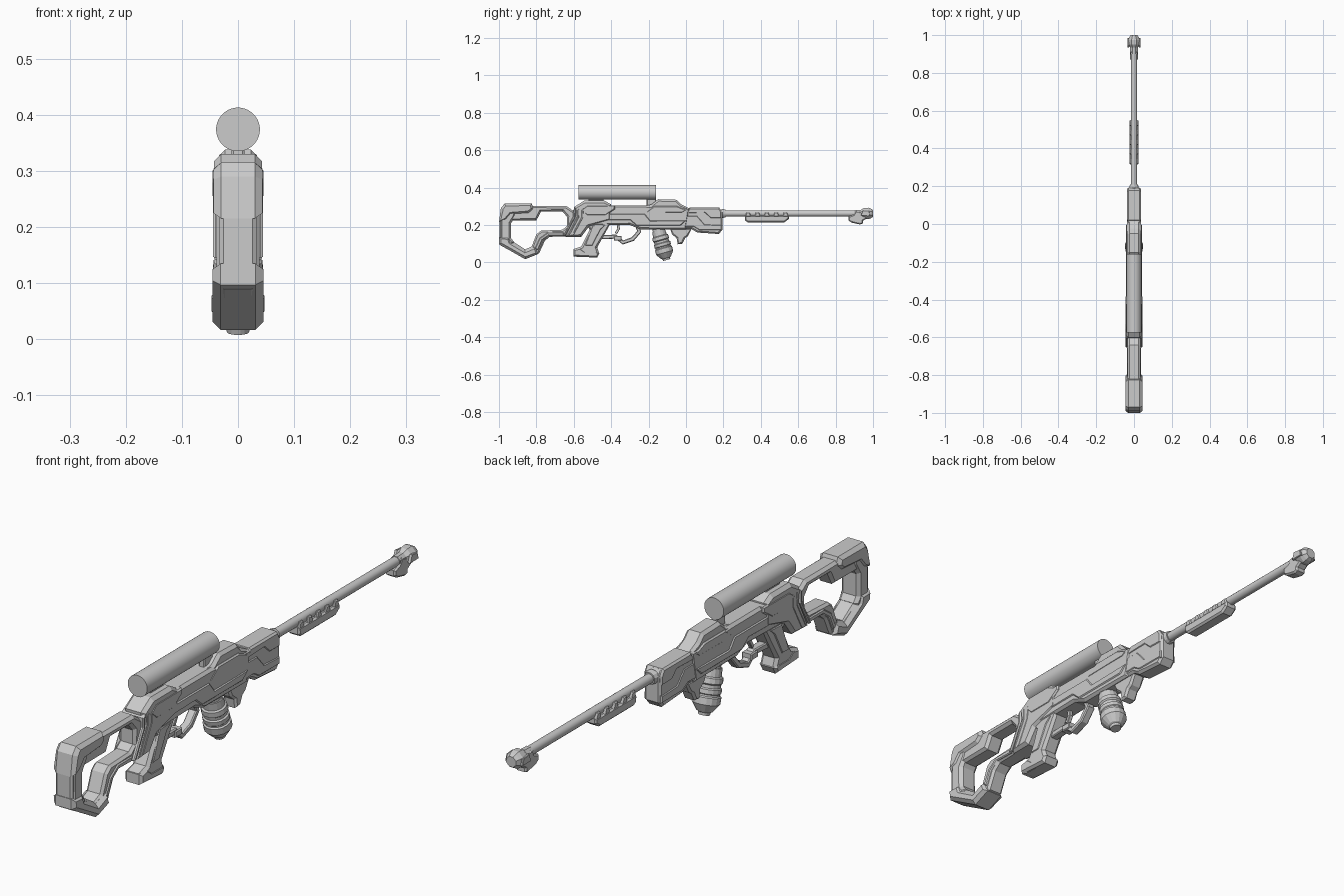
import bpy, bmesh, math
from mathutils import Vector, Matrix

grey = bpy.data.materials.new("gunmetal_grey")
grey.diffuse_color = (0.6, 0.6, 0.6, 1)


def finish(name, bm):
    bmesh.ops.recalc_face_normals(bm, faces=bm.faces)
    me = bpy.data.meshes.new(name)
    bm.to_mesh(me)
    bm.free()
    me.materials.append(grey)
    ob = bpy.data.objects.new(name, me)
    bpy.context.collection.objects.link(ob)
    return ob


def prism(name, pts, hw, bevel=0.01, x=0.0):
    """Side profile (y, z) extruded across x, with chamfered rims."""
    bm = bmesh.new()
    w = hw - bevel
    a, b = [[bm.verts.new((x + s * w, p[0], p[1])) for p in pts] for s in (-1, 1)]
    n = len(pts)
    for i in range(n):
        j = (i + 1) % n
        bm.faces.new((a[i], a[j], b[j], b[i]))
    caps = [bm.faces.new(a), bm.faces.new(b)]
    bmesh.ops.recalc_face_normals(bm, faces=bm.faces)
    if bevel:
        bmesh.ops.inset_individual(bm, faces=caps, thickness=bevel, depth=bevel)
    return finish(name, bm)


def box(name, y0, y1, z0, z1, hw, bevel=0.004, x=0.0):
    return prism(name, [(y0, z0), (y1, z0), (y1, z1), (y0, z1)], hw, bevel, x)


def lathe(name, prof, start, axis, sides, smooth=False):
    """Profile of (distance, radius) spun round an axis."""
    bm = bmesh.new()
    rot = Vector(axis).to_track_quat('Z', 'X').to_matrix().to_4x4()
    m = Matrix.Translation(start) @ rot
    rings = []
    for t, r in prof:
        angles = [2 * math.pi * (i + 0.5) / sides for i in range(sides)]
        rings.append([bm.verts.new(m @ Vector((r * math.cos(k), r * math.sin(k), t))) for k in angles])
    for p, q in zip(rings, rings[1:]):
        for i in range(sides):
            j = (i + 1) % sides
            bm.faces.new((p[i], p[j], q[j], q[i]))
    bm.faces.new(rings[0])
    bm.faces.new(rings[-1])
    ob = finish(name, bm)
    if smooth:
        bpy.context.view_layer.objects.active = ob
        ob.select_set(True)
        bpy.ops.object.shade_smooth_by_angle(angle=math.radians(35))
        ob.select_set(False)
    return ob


def strip(name, path, thick, hw, bevel=0.004):
    """Bent bar following a (y, z) path."""
    v = [Vector(p) for p in path]
    up, low = [], []
    for i, p in enumerate(v):
        d = (v[min(i + 1, len(v) - 1)] - v[max(i - 1, 0)]).normalized()
        nrm = Vector((-d.y, d.x)) * thick / 2
        up.append(p + nrm)
        low.append(p - nrm)
    return prism(name, up + low[::-1], hw, bevel)


# Skeleton stock: cheek bar, lower bar, butt and toe
prism("stock_upper_bar", [(-.97, .225), (-.80, .225), (-.775, .272), (-.66, .272), (-.637, .245),
      (-.637, .18), (-.58, .18), (-.58, .26), (-.64, .302), (-.97, .302)], .034, .011)
prism("stock_lower_bar", [(-.59, .14), (-.73, .137), (-.755, .115), (-.785, .05), (-.86, .02),
      (-.99, .09), (-.93, .115), (-.86, .07), (-.825, .085), (-.80, .15), (-.775, .17),
      (-.66, .175), (-.63, .2), (-.59, .2)], .033, .009)
prism("butt", [(-.995, .10), (-.93, .075), (-.92, .11), (-.935, .13), (-.935, .21), (-.91, .25),
      (-.91, .29), (-.965, .30), (-.985, .285), (-.995, .22)], .038, .012)
prism("butt_cap", [(-1, .215), (-.96, .225), (-.935, .255), (-.84, .262), (-.815, .285), (-.825, .315),
      (-.97, .315), (-.99, .29)], .044, .014)
prism("butt_toe", [(-1, .135), (-1, .097), (-.86, .017), (-.79, .045), (-.805, .085), (-.86, .065),
      (-.935, .11), (-.945, .135)], .045, .014)
box("butt_pad", -.998, -.96, .13, .222, .034, .008)
strip("stock_lower_pad", [(-.655, .152), (-.735, .153), (-.775, .125), (-.80, .07)], .018, .037)

# Rear body, with slanted ribs where the stock joins
prism("rear_body", [(-.645, .137), (-.56, .137), (-.52, .19), (-.40, .225), (-.40, .31), (-.435, .33),
      (-.545, .33), (-.60, .295), (-.595, .25)], .043, .013)
for k in range(3):
    o = k * .022
    prism("joint_rib", [(-.655 + o, .145), (-.643 + o, .145), (-.592 + o, .24), (-.592 + o, .29),
          (-.604 + o, .28), (-.604 + o, .245)], .0445, .004)
prism("rear_side_plate", [(-.53, .25), (-.43, .25), (-.38, .285), (-.38, .305), (-.53, .305),
      (-.56, .28)], .045, .006)
prism("mid_body", [(-.53, .2), (-.30, .2), (-.24, .176), (.0, .176), (.02, .29), (-.2, .305),
      (-.45, .305)], .038, .01)
prism("mid_side_plate", [(-.46, .225), (-.30, .225), (-.265, .195), (-.03, .195), (.0, .225),
      (-.19, .225), (-.22, .262), (-.43, .262)], .042, .006)

# Front receiver and its side panels
prism("front_body", [(-.05, .18), (.03, .178), (.06, .16), (.175, .152), (.195, .175), (.195, .268),
      (.18, .29), (-.05, .29)], .033, .009)
prism("front_side_plate", [(-.02, .19), (.04, .19), (.07, .172), (.19, .172), (.19, .20), (.1, .205),
      (.06, .25), (-.02, .25)], .036, .005)
prism("front_top_cap", [(.0, .262), (.1, .262), (.13, .235), (.19, .235), (.192, .27), (.178, .293),
      (.02, .293)], .036, .007)

# Upper rail housing and scope
prism("rail_housing", [(-.235, .27), (.0, .27), (.015, .29), (-.025, .31), (-.05, .335), (-.15, .338),
      (-.185, .31), (-.235, .30)], .034, .011)
prism("rail_side_plate", [(-.215, .265), (-.02, .265), (.0, .28), (-.05, .302), (-.17, .302)], .04, .005)
box("scope_mount_rear", -.52, -.44, .32, .345, .012)
box("scope_mount_front", -.21, -.16, .30, .345, .012)
lathe("scope", [(0, .039), (.415, .039)], (0, -.575, .374), (0, 1, 0), 32, True)

# Pistol grip
prism("grip", [(-.54, .215), (-.515, .175), (-.56, .085), (-.60, .072), (-.60, .035), (-.585, .03),
      (-.475, .027), (-.464, .05), (-.475, .08), (-.40, .215)], .033, .011)
prism("grip_side_plate", [(-.50, .2), (-.54, .09), (-.50, .09), (-.455, .175), (-.43, .2)], .036, .005)
prism("grip_base", [(-.602, .07), (-.602, .033), (-.475, .025), (-.462, .05), (-.48, .062), (-.54, .062),
      (-.565, .08)], .035, .01)

# Trigger and guard
strip("trigger_guard", [(-.46, .135), (-.375, .138), (-.337, .107), (-.285, .125), (-.25, .165),
      (-.265, .205)], .022, .016)
box("guard_front_pad", -.385, -.345, .118, .142, .02)
strip("trigger", [(-.365, .21), (-.36, .18), (-.375, .155)], .014, .008, .002)

# Round tilted magazine
axis = Vector((0, .27, -.96)).normalized()
lathe("magazine", [(0, .036), (.028, .038), (.032, .044), (.05, .046), (.055, .041), (.066, .041),
      (.07, .046), (.085, .046), (.088, .043), (.094, .043), (.098, .048), (.122, .048), (.15, .028),
      (.153, .022), (.163, .02)], (0, -.147, .17), axis, 16)
lathe("magazine_socket", [(0, .03), (.04, .032)], (0, -.157, .205), axis, 12)

# Front hook under the receiver
prism("lower_hook", [(-.085, .18), (.03, .18), (.01, .14), (-.005, .13), (-.02, .1), (-.045, .097),
      (-.05, .13), (-.075, .15)], .026, .008)

# Barrel, collar and vented hand guard
lathe("barrel", [(0, .017), (.76, .017)], (0, .17, .262), (0, 1, 0), 16, True)
lathe("barrel_collar", [(0, .026), (.02, .022)], (0, .19, .262), (0, 1, 0), 12)
prism("hand_guard", [(.315, .25), (.315, .225), (.33, .214), (.525, .214), (.55, .232), (.55, .25)],
      .025, .007)
for k in range(5):
    y = .318 + k * .05
    prism("guard_tooth", [(y, .245), (y + .03, .245), (y + .022, .268), (y + .005, .268)], .024, .004)

# Muzzle brake with lower hook
lathe("muzzle_brake", [(0, .02), (.035, .021), (.05, .031), (.075, .033), (.088, .028), (.1, .02)],
      (0, .9, .262), (0, 1, 0), 8)
for s in (-1, 1):
    prism("muzzle_fin", [(.935, .25), (.985, .25), (.978, .275), (.945, .278)], .005, .002, s * .03)
prism("muzzle_clamp", [(.868, .245), (.868, .225), (.885, .213), (.93, .203), (.945, .208), (.945, .222),
      (.965, .235), (.965, .262), (.91, .275), (.895, .255)], .021, .006)
